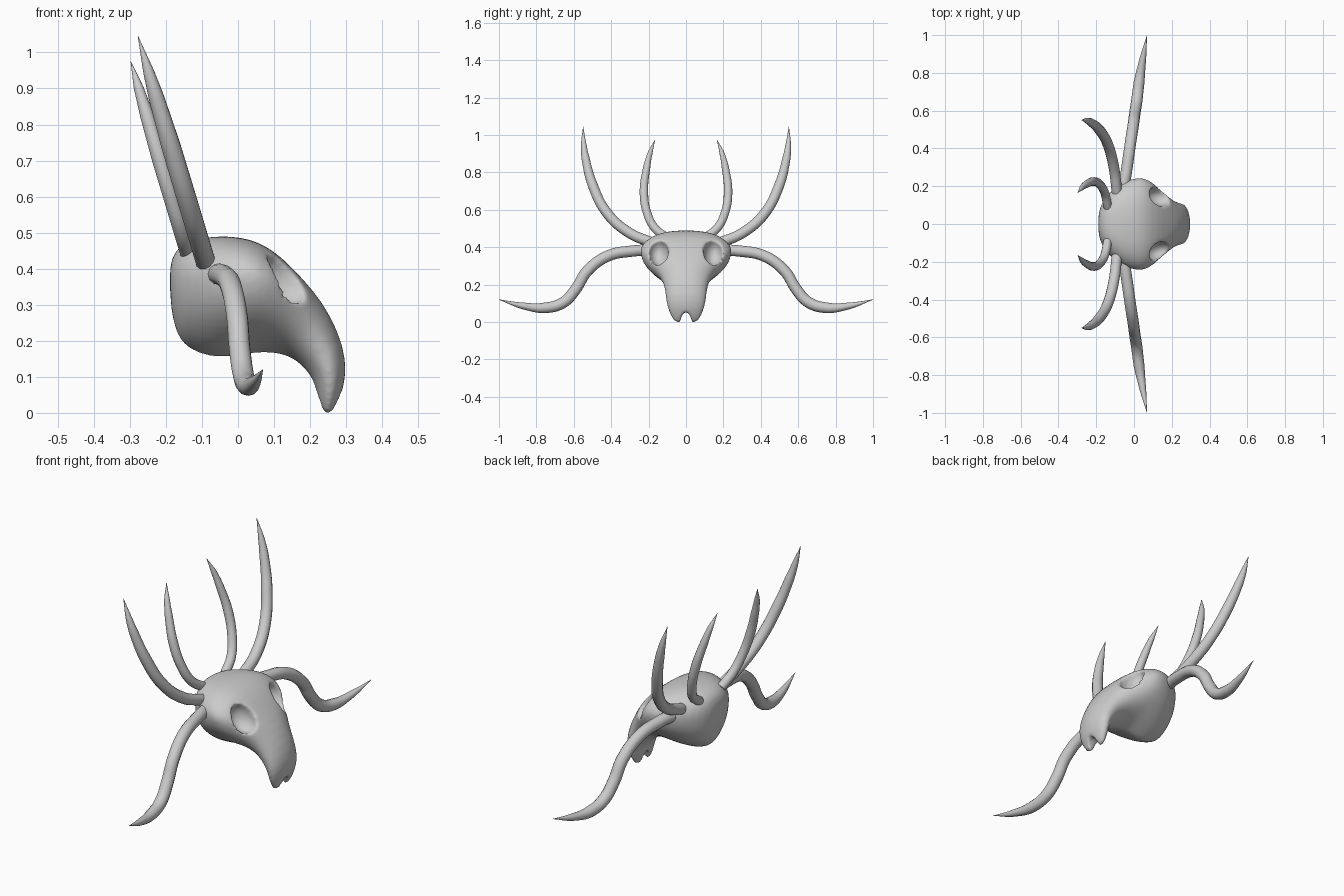
import bpy, bmesh, math
from mathutils import Matrix, Vector

if "Cube" in bpy.data.objects:
    bpy.data.objects.remove(bpy.data.objects["Cube"])


def link(name, data):
    ob = bpy.data.objects.new(name, data)
    bpy.context.collection.objects.link(ob)
    return ob


def to_mesh(ob):
    bpy.ops.object.select_all(action='DESELECT')
    bpy.context.view_layer.objects.active = ob
    ob.select_set(True)
    bpy.ops.object.convert(target='MESH')
    bpy.ops.object.shade_smooth()


# skull sections: top (x, z), bottom (x, z), half width, height of widest line, lower taper
SECTIONS = [
    (-.191, .40, -.188, .30, .05, .4, 1.0),
    (-.178, .45, -.173, .22, .10, .38, 1.2),
    (-.142, .477, -.142, .175, .16, .35, 1.4),
    (-.07, .492, -.07, .15, .22, .33, 1.6),
    (.0, .49, .0, .156, .245, .33, 1.7),
    (.06, .475, .05, .167, .248, .33, 1.7),
    (.12, .435, .09, .167, .212, .33, 1.5),
    (.18, .372, .13, .161, .162, .36, 1.3),
    (.232, .312, .165, .144, .125, .45, 1.0),
    (.277, .23, .195, .113, .112, .5, 1.0),
    (.301, .15, .213, .083, .108, .5, 1.0),
    (.297, .075, .220, .045, .095, .5, 1.0),
    (.272, .014, .230, .012, .072, .5, 1.0),
    (.258, -.004, .238, -.004, .058, .5, 1.0),
]
SEG = 28


def build_skull():
    bm = bmesh.new()
    rings = []
    for tx, tz, bx, bz, w, f, p in SECTIONS:
        top, bot = Vector((tx, 0, tz)), Vector((bx, 0, bz))
        ring = []
        for i in range(SEG):
            a = 2 * math.pi * i / SEG
            s, c = math.sin(a), math.cos(a)
            t = f - s * (f if s > 0 else 1 - f)
            power = .8 if s > 0 and p > 1 else p
            co = top.lerp(bot, t)
            co.y = math.copysign(w * abs(c) ** power, c)
            ring.append(bm.verts.new(co))
        rings.append(ring)
    for r, q in zip(rings, rings[1:]):
        for i in range(SEG):
            j = (i + 1) % SEG
            bm.faces.new((r[i], r[j], q[j], q[i]))
    bm.faces.new(rings[0])
    bm.faces.new(rings[-1])
    bmesh.ops.recalc_face_normals(bm, faces=bm.faces)
    me = bpy.data.meshes.new("skull")
    bm.to_mesh(me)
    return link("skull", me)


def cutter(name, loc, size, pitch=0, yaw=0):
    bm = bmesh.new()
    m = (Matrix.Translation(loc) @ Matrix.Rotation(yaw, 4, 'Z')
         @ Matrix.Rotation(pitch, 4, 'Y') @ Matrix.Diagonal((*size, 1)))
    bmesh.ops.create_uvsphere(bm, u_segments=24, v_segments=16, radius=1, matrix=m)
    me = bpy.data.meshes.new(name)
    bm.to_mesh(me)
    ob = link(name, me)
    ob.hide_render = True
    return ob


# skull with eye sockets and a notch between the two front teeth
skull = build_skull()
sub = skull.modifiers.new("round", 'SUBSURF')
sub.levels = sub.render_levels = 1
cutters = [cutter("socket_cutter", (.135, s * .145, .372), (.078, .052, .068),
                  math.radians(45), s * math.radians(-8)) for s in (-1, 1)]
cutters.append(cutter("tooth_gap_cutter", (.25, 0, -.01), (.2, .03, .064)))
for c in cutters:
    b = skull.modifiers.new("cut", 'BOOLEAN')
    b.operation = 'DIFFERENCE'
    b.solver = 'EXACT'
    b.object = c
rem = skull.modifiers.new("blend", 'REMESH')
rem.mode = 'VOXEL'
rem.voxel_size = .008
rem.use_smooth_shade = True
sm = skull.modifiers.new("soften", 'SMOOTH')
sm.factor = .5
sm.iterations = 8
to_mesh(skull)
for c in cutters:
    bpy.data.objects.remove(c)


def horn(name, pts, radius):
    """Round tapering horn through (x, y, z, relative radius), mirrored over y."""
    for side, s in (("left", 1), ("right", -1)):
        cu = bpy.data.curves.new(name, 'CURVE')
        cu.dimensions = '3D'
        cu.bevel_depth = radius
        cu.bevel_resolution = 4
        cu.resolution_u = 8
        cu.use_fill_caps = True
        sp = cu.splines.new('BEZIER')
        sp.bezier_points.add(len(pts) - 1)
        for bp, (x, y, z, r) in zip(sp.bezier_points, pts):
            bp.co = (x, s * y, z)
            bp.radius = r
            bp.handle_left_type = bp.handle_right_type = 'AUTO'
        to_mesh(link(f"{name}_{side}", cu))


def lean(x0, z0, pts):
    return [(x0 - .3 * (z - z0), y, z, r) for y, z, r in pts]


# tall outer horns
horn("outer_horn", lean(-.09, .42, [
    (.17, .42, 1), (.30, .475, 1), (.42, .58, 1), (.5, .735, .98),
    (.536, .87, .8), (.546, .94, .58), (.55, 1.045, .03)]), .028)

# shorter inner horns
horn("inner_horn", lean(-.14, .45, [
    (.09, .445, 1), (.165, .50, 1), (.21, .59, 1), (.225, .70, 1),
    (.211, .82, .85), (.193, .90, .6), (.165, .975, .03)]), .023)

# drooping side horns
horn("side_horn", [
    (-.055, .19, .385, 1), (-.04, .28, .38, 1), (-.02, .42, .352, 1),
    (-.003, .53, .27, 1), (.005, .59, .175, 1), (.015, .655, .105, 1),
    (.027, .75, .076, .95), (.046, .87, .086, .6), (.069, 1, .12, .03)], .03)
